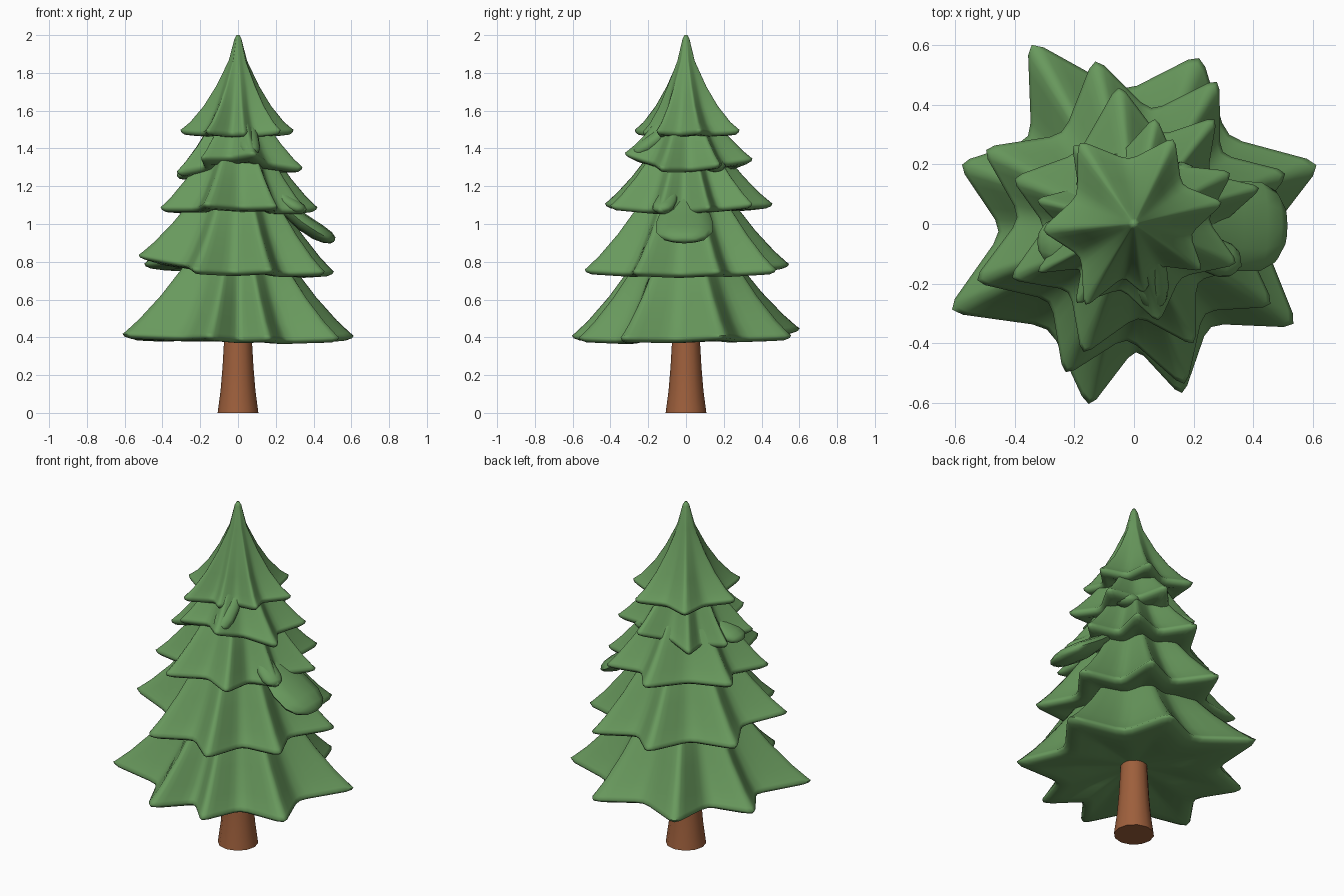
import bpy, math
from mathutils import Vector

if "Cube" in bpy.data.objects:
    bpy.data.objects.remove(bpy.data.objects["Cube"])


def material(name, col):
    m = bpy.data.materials.new(name)
    m.diffuse_color = (*col, 1)
    m.use_nodes = True
    m.node_tree.nodes["Principled BSDF"].inputs["Base Color"].default_value = m.diffuse_color
    return m


GREEN = material("needle green", (0.14, 0.32, 0.11))
BROWN = material("bark brown", (0.34, 0.115, 0.045))


def loft(name, rings, mat, angle):
    """Skin a list of equal-length closed rings and cap both ends."""
    n = len(rings[0])
    verts = [v for r in rings for v in r]
    faces = []
    for k in range(len(rings) - 1):
        for i in range(n):
            j = (i + 1) % n
            faces.append((k * n + i, k * n + j, (k + 1) * n + j, (k + 1) * n + i))
    faces.append(tuple(reversed(range(n))))
    faces.append(tuple(range((len(rings) - 1) * n, len(rings) * n)))
    me = bpy.data.meshes.new(name)
    me.from_pydata(verts, [], faces)
    me.materials.append(mat)
    ob = bpy.data.objects.new(name, me)
    bpy.context.collection.objects.link(ob)
    bpy.context.view_layer.objects.active = ob
    ob.select_set(True)
    bpy.ops.object.mode_set(mode='EDIT')
    bpy.ops.mesh.select_all(action='SELECT')
    bpy.ops.mesh.normals_make_consistent(inside=False)
    bpy.ops.object.mode_set(mode='OBJECT')
    bpy.ops.object.shade_smooth_by_angle(angle=math.radians(angle))
    ob.select_set(False)
    return ob


def star_rim(tips, valley=0.68, steps=6):
    """Outline running tip - valley - tip, with softened corners."""
    tips = sorted((Vector(t) for t in tips), key=lambda t: math.atan2(t.y, t.x))
    corners = []
    for a, b in zip(tips, tips[1:] + tips[:1]):
        d = a.xy.normalized() + b.xy.normalized()
        r = valley * (a.xy.length + b.xy.length) / 2
        v = d.normalized() * r
        grow = 1 + 0.015 / a.xy.length      # make up for the corner softening
        corners += [Vector((a.x * grow, a.y * grow, a.z)),
                    Vector((v.x, v.y, (a.z + b.z) / 2 - 0.01))]
    pts = [a.lerp(b, s / steps) for a, b in zip(corners, corners[1:] + corners[:1])
           for s in range(steps)]
    n = len(pts)
    return [(pts[i - 1] + 2 * pts[i] + pts[(i + 1) % n]) / 4 for i in range(n)]


def skirt(name, tips, top, profile):
    """profile: (share of rim radius, share of height, share of star shape)."""
    rim = star_rim(tips)
    mean = sum(p.xy.length for p in rim) / len(rim)
    low = sum(p.z for p in rim) / len(rim)
    rings = []
    for fr, fz, star in profile:
        ring = []
        for p in rim:
            r = fr * (mean + (p.xy.length - mean) * star)
            d = p.xy.normalized() * r
            ring.append((d.x, d.y, p.z + (top - p.z) * fz))
        rings.append(ring)
    # rounded lip and nearly flat underside
    for f, dz, flat in ((0.985, -0.014, 0), (0.93, -0.026, 0), (0.78, -0.03, .3),
                        (0.5, -0.01, .7), (0.1, 0.01, 1)):
        rings.append([(p.x * f, p.y * f, p.z + (low - p.z) * flat + dz) for p in rim])
    loft(name, rings, GREEN, 75)


# Foliage tiers, bottom to top
BODY = ((0.12, 1, 0), (0.36, 0.87, 0.3), (0.52, 0.62, 0.65), (0.69, 0.36, 0.85),
        (0.86, 0.14, 0.97), (0.97, 0.025, 1), (1, 0, 1))
CROWN = ((0.035, 1, 0), (0.075, 0.96, 0.1), (0.19, 0.73, 0.2), (0.42, 0.46, 0.5),
         (0.62, 0.25, 0.8), (0.84, 0.08, 0.95), (0.97, 0.012, 1), (1, 0, 1))

skirt("bottom_tier", [(.62, .2, .41), (.54, -.34, .40), (.16, -.57, .40), (-.15, -.61, .41),
                      (-.62, -.29, .42), (-.58, .2, .41), (-.35, .61, .45), (.22, .56, .41)],
      0.98, BODY)
skirt("lower_tier", [(.51, .17, .75), (.46, -.27, .75), (.17, -.54, .76), (-.23, -.5, .76),
                     (-.53, -.19, .84), (-.5, .25, .79), (-.13, .55, .79), (.28, .48, .76)],
      1.28, BODY)
skirt("middle_tier", [(.42, .12, 1.09), (.36, -.14, 1.08), (.2, -.4, 1.10), (-.17, -.43, 1.11),
                      (-.41, -.18, 1.09), (-.4, .15, 1.09), (-.05, .46, 1.11), (.27, .35, 1.11)],
      1.5, BODY)
skirt("upper_tier", [(.32, .17, 1.32), (.34, -.13, 1.30), (.08, -.32, 1.38), (-.19, -.26, 1.36),
                     (-.32, -.16, 1.28), (-.32, .08, 1.28), (-.2, .26, 1.27), (.07, .35, 1.35)],
      1.64, BODY)
skirt("crown", [(.29, .07, 1.50), (.22, -.15, 1.50), (.03, -.22, 1.49), (-.16, -.27, 1.50),
                (-.3, -.02, 1.50), (-.18, .27, 1.50), (.13, .28, 1.50)], 2.0, CROWN)


def branch(name, root, tip, width, thick):
    """Drooping rounded bough between two points."""
    a, b = Vector(root), Vector(tip)
    along = (b - a).normalized()
    side = along.cross(Vector((0, 0, 1))).normalized()
    up = side.cross(along)
    rings = []
    for t, s in ((0, .65), (.25, .85), (.5, 1), (.75, 1), (.9, .8), (.98, .45), (1, .15)):
        c = a.lerp(b, t) - up * 0.02 * math.sin(math.pi * t)
        rings.append([c + side * width * s * math.cos(q * math.pi / 6)
                      + up * thick * s * math.sin(q * math.pi / 6) for q in range(12)])
    loft(name, rings, GREEN, 75)


# Loose boughs between the tiers
branch("right_bough", (.2, -.005, 1.14), (.51, -.01, .91), .15, .045)
branch("right_small_bough", (.2, -.08, 1.2), (.35, -.14, 1.07), .06, .035)
branch("front_bough", (.045, -.06, 1.56), (.07, -.28, 1.37), .055, .04)
branch("left_bough", (-.12, -.06, 1.38), (-.32, -.06, 1.25), .08, .035)
branch("back_right_bough", (.1, .08, 1.42), (.2, .18, 1.29), .07, .04)

# Flared trunk
TRUNK = ((.108, 0), (.104, .03), (.092, .12), (.082, .24), (.074, .38), (.06, .6))
loft("trunk", [[(r * math.cos(i * math.pi / 6), r * math.sin(i * math.pi / 6), z)
                for i in range(12)] for r, z in TRUNK], BROWN, 50)
